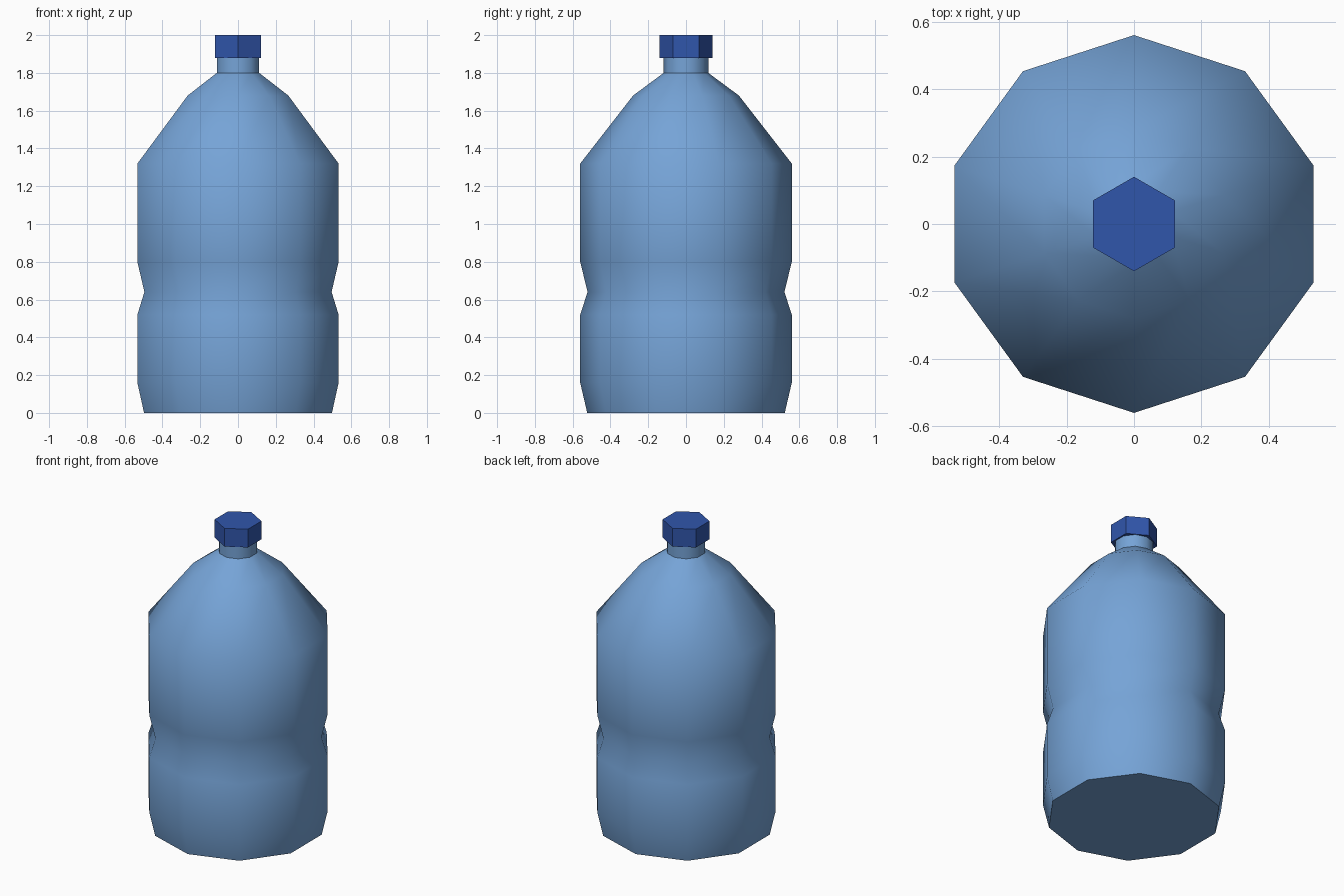
import bpy
import bmesh
from math import pi, sin, cos, radians

default = bpy.data.objects.get("Cube")
if default:
    bpy.data.objects.remove(default, do_unlink=True)


def make_material(name, rgb):
    mat = bpy.data.materials.new(name)
    mat.use_nodes = True
    mat.diffuse_color = (*rgb, 1)
    mat.node_tree.nodes["Principled BSDF"].inputs["Base Color"].default_value = (*rgb, 1)
    return mat


def lathe(name, profile, sides, mat):
    """Closed solid with a corner on the y axis, from (radius, height) rings."""
    bm = bmesh.new()
    rings = []
    for r, z in profile:
        angles = [pi / 2 + 2 * pi * i / sides for i in range(sides)]
        rings.append([bm.verts.new((r * cos(a), r * sin(a), z)) for a in angles])
    for low, high in zip(rings, rings[1:]):
        for i in range(sides):
            j = (i + 1) % sides
            bm.faces.new((low[i], low[j], high[j], high[i]))
    bm.faces.new(rings[0][::-1])
    bm.faces.new(rings[-1])
    mesh = bpy.data.meshes.new(name)
    bm.to_mesh(mesh)
    bm.free()
    mesh.materials.append(mat)
    obj = bpy.data.objects.new(name, mesh)
    bpy.context.collection.objects.link(obj)
    return obj


body_blue = make_material("light blue plastic", (0.18, 0.37, 0.68))
cap_blue = make_material("dark blue plastic", (0.03, 0.092, 0.41))

# Bottle: tapered foot, waist groove, sloped shoulder and neck
bottle = lathe("bottle_body", [
    (0.523, 0), (0.56, 0.16), (0.56, 0.52), (0.521, 0.64), (0.56, 0.80),
    (0.56, 1.32), (0.28, 1.68), (0.118, 1.80), (0.118, 1.89),
], 10, body_blue)

# Hexagonal screw cap
lathe("bottle_cap", [(0.14, 1.88), (0.14, 2.0)], 6, cap_blue)

# Round the bottle, keeping the base rim and neck joint crisp
bpy.ops.object.select_all(action='DESELECT')
bottle.select_set(True)
bpy.context.view_layer.objects.active = bottle
bpy.ops.object.shade_smooth_by_angle(angle=radians(45))
